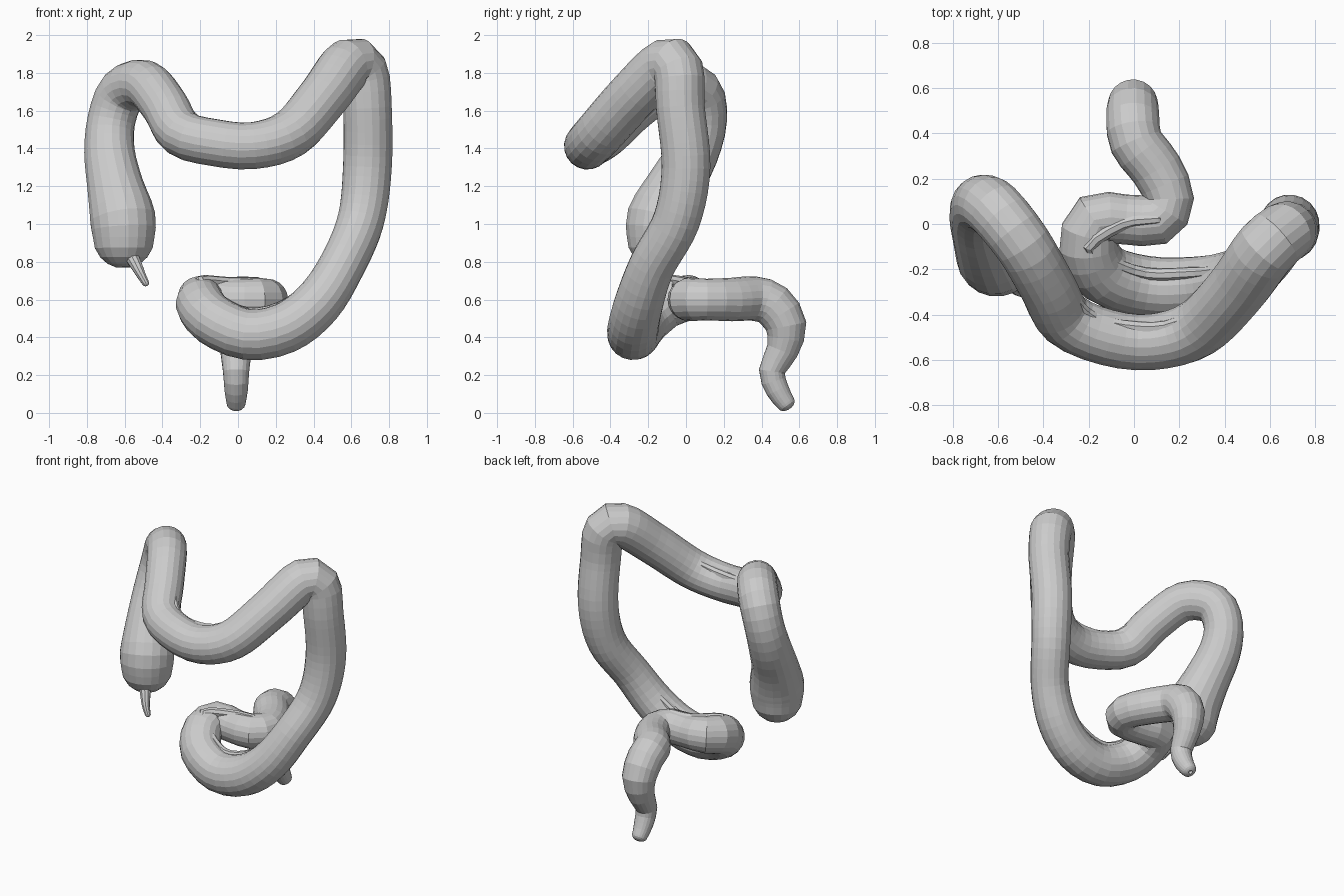
import bpy, bmesh, math
from mathutils import Vector


def spline(points, step):
    """Catmull-Rom samples through (x, y, z, radius) points."""
    p = [Vector(q) for q in points]
    p = [2 * p[0] - p[1]] + p + [2 * p[-1] - p[-2]]
    out = []
    for a, b, c, d in zip(p, p[1:], p[2:], p[3:]):
        n = max(2, round((c - b).length / step))
        for i in range(n):
            t = i / n
            out.append(0.5 * (2 * b + (c - a) * t + (2 * a - 5 * b + 4 * c - d) * t * t
                              + (3 * b - a - 3 * c + d) * t ** 3))
    return out + [p[-2]]


def tube(name, points, sides=20, step=0.06, round_start=1.0, round_end=1.0, opening=0.0):
    s = spline(points, step)
    pos, rad = [v.xyz for v in s], [v.w for v in s]
    tan = [(pos[min(i + 1, len(pos) - 1)] - pos[max(i - 1, 0)]).normalized()
           for i in range(len(pos))]
    rings = list(zip(pos, rad, tan))
    # domed ends
    angles = [math.radians(a) for a in (20, 40, 58, 75)]

    def dome(p, r, t, sign, k):
        return [(p + t * sign * r * k * math.sin(a), r * math.cos(a), t) for a in angles]
    rings = dome(*rings[0], -1, round_start)[::-1] + rings + dome(*rings[-1], 1, round_end)
    if opening:
        p, r, t = rings[-1]
        rings.append((p - t * opening, r * 0.7, t))
    bm = bmesh.new()
    side = rings[0][2].orthogonal().normalized()
    prev_t, loops = rings[0][2], []
    for p, r, t in rings:
        side = prev_t.rotation_difference(t) @ side
        side = (side - t * side.dot(t)).normalized()
        up, prev_t = t.cross(side), t
        loops.append([bm.verts.new(p + r * (side * math.cos(a) + up * math.sin(a)))
                      for a in (2 * math.pi * k / sides for k in range(sides))])
    for a, b in zip(loops, loops[1:]):
        for k in range(sides):
            j = (k + 1) % sides
            bm.faces.new((a[k], a[j], b[j], b[k]))
    bm.faces.new(loops[0][::-1])
    bm.faces.new(loops[-1])
    bmesh.ops.recalc_face_normals(bm, faces=bm.faces)
    me = bpy.data.meshes.new(name)
    bm.to_mesh(me)
    bm.free()
    ob = bpy.data.objects.new(name, me)
    bpy.context.collection.objects.link(ob)
    return ob


# cecum pouch, ascending, transverse, descending and sigmoid colon, rectum
tube("large_intestine", [
    (-0.605, -0.15, 0.93, 0.165), (-0.61, -0.14, 1.03, 0.175),
    (-0.65, -0.06, 1.2, 0.15), (-0.68, 0.04, 1.38, 0.135),
    (-0.67, 0.09, 1.55, 0.127), (-0.61, 0.06, 1.70, 0.13),
    (-0.49, -0.09, 1.74, 0.127), (-0.385, -0.27, 1.62, 0.125),
    (-0.30, -0.42, 1.48, 0.125), (-0.12, -0.50, 1.43, 0.125),
    (0.08, -0.52, 1.415, 0.125), (0.28, -0.46, 1.48, 0.13),
    (0.45, -0.29, 1.67, 0.135), (0.58, -0.11, 1.84, 0.14),
    (0.66, -0.04, 1.81, 0.135), (0.685, -0.03, 1.62, 0.13),
    (0.685, 0.00, 1.3, 0.13), (0.65, -0.05, 1.02, 0.125),
    (0.55, -0.18, 0.78, 0.122), (0.42, -0.25, 0.58, 0.13),
    (0.25, -0.28, 0.45, 0.135), (0.05, -0.275, 0.415, 0.135),
    (-0.13, -0.22, 0.49, 0.135), (-0.20, -0.10, 0.58, 0.13),
    (-0.17, 0.02, 0.61, 0.12), (-0.04, 0.02, 0.60, 0.11),
    (0.10, 0.02, 0.60, 0.115), (0.155, 0.11, 0.60, 0.11),
    (0.10, 0.24, 0.60, 0.115), (0.01, 0.36, 0.605, 0.118),
    (-0.005, 0.46, 0.57, 0.118), (-0.005, 0.53, 0.46, 0.11),
    (-0.01, 0.51, 0.33, 0.085), (-0.01, 0.455, 0.22, 0.07),
    (-0.01, 0.485, 0.12, 0.062), (-0.01, 0.53, 0.05, 0.05),
], round_end=0.7, opening=0.02)

# appendix under the cecum
tube("appendix", [
    (-0.57, -0.22, 0.84, 0.04), (-0.54, -0.26, 0.785, 0.033),
    (-0.515, -0.29, 0.735, 0.026), (-0.49, -0.305, 0.69, 0.02),
], sides=10, step=0.03)

# muscle bands lying slightly proud of the colon wall
tube("transverse_band", [
    (-0.43, -0.10, 1.79, 0.03), (-0.30, -0.29, 1.63, 0.03),
    (-0.17, -0.42, 1.515, 0.03), (0.08, -0.46, 1.505, 0.03),
    (0.24, -0.42, 1.56, 0.025),
], sides=8)
tube("sigmoid_band", [
    (0.56, -0.12, 0.85, 0.02), (0.39, -0.20, 0.68, 0.025),
    (0.22, -0.22, 0.56, 0.03), (0.05, -0.22, 0.53, 0.03),
    (-0.10, -0.17, 0.60, 0.03), (-0.20, -0.10, 0.695, 0.03),
    (-0.05, 0.0, 0.69, 0.03), (0.10, 0.02, 0.695, 0.025),
], sides=8)
